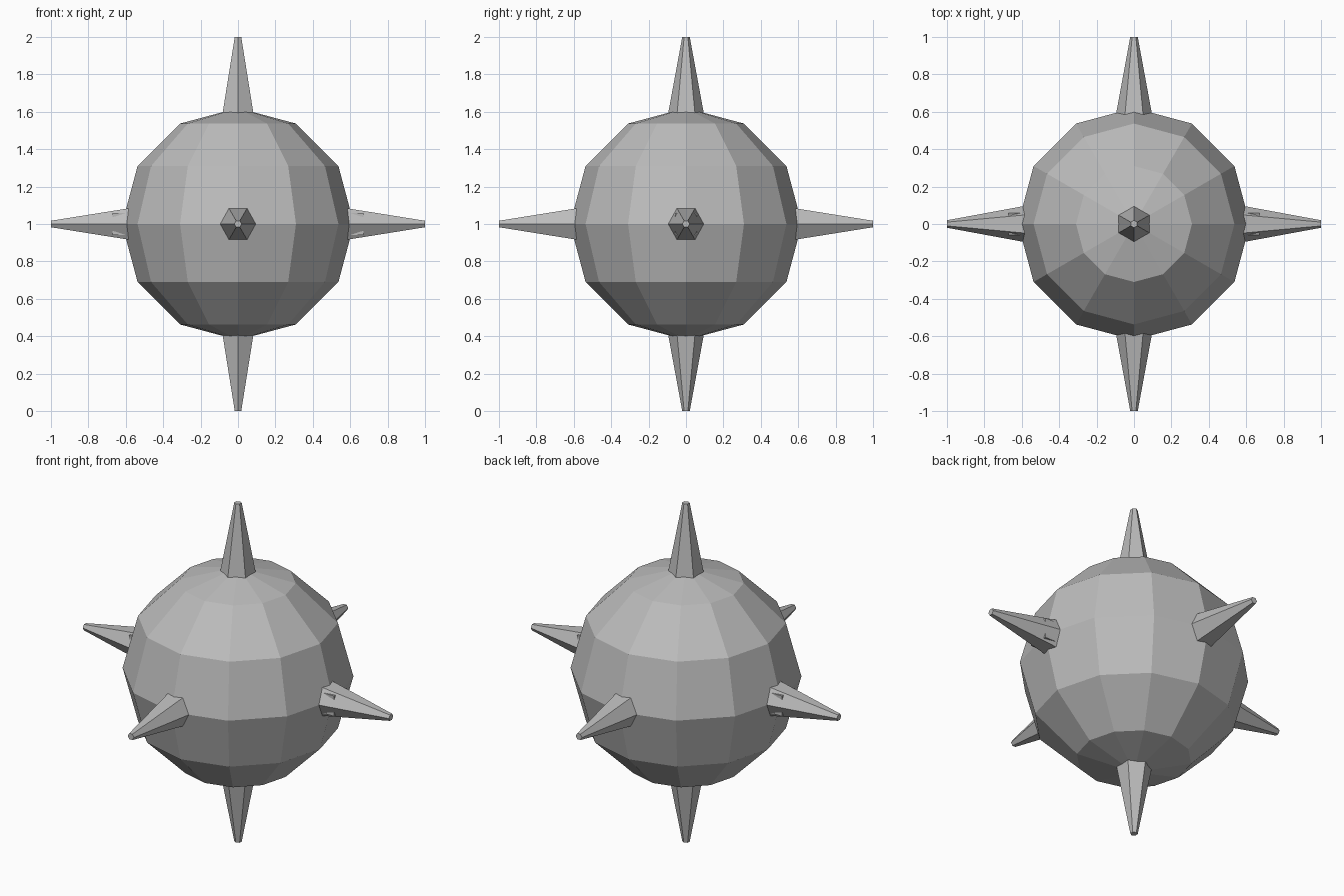
import bpy
from mathutils import Vector, Matrix

if "Cube" in bpy.data.objects:
    bpy.data.objects.remove(bpy.data.objects["Cube"])

metal = bpy.data.materials.new("grey metal")
metal.diffuse_color = (0.5, 0.5, 0.5, 1)
metal.use_nodes = True
metal.node_tree.nodes["Principled BSDF"].inputs["Base Color"].default_value = metal.diffuse_color
CENTER = Vector((0, 0, 1))


def finish(name):
    ob = bpy.context.object
    ob.name = name
    ob.data.materials.append(metal)
    return ob


# Faceted round body
bpy.ops.mesh.primitive_uv_sphere_add(segments=12, ring_count=6, radius=0.62, location=CENTER)
finish("body")


# Hexagonal tapered spikes: outward axis, and the axis its corners point along
def spike(name, axis, corner):
    z, y = Vector(axis), Vector(corner)
    x = y.cross(z)
    start, end = 0.55, 1.0
    bpy.ops.mesh.primitive_cone_add(vertices=6, radius1=0.103, radius2=0.02, depth=end - start)
    ob = finish(name)
    rot = Matrix((x, y, z)).transposed().to_4x4()
    ob.matrix_world = Matrix.Translation(CENTER + z * (start + end) / 2) @ rot


for s, side in ((1, "right"), (-1, "left")):
    spike(side + "_spike", (s, 0, 0), (0, 1, 0))
    # Small square socket whose corners poke out of the side spike
    bpy.ops.mesh.primitive_cube_add(size=1, location=(s * 0.61, 0, 1))
    finish(side + "_socket").scale = (0.12, 0.12, 0.12)
for s, side in ((1, "back"), (-1, "front")):
    spike(side + "_spike", (0, s, 0), (1, 0, 0))
for s, side in ((1, "top"), (-1, "bottom")):
    spike(side + "_spike", (0, 0, s), (0, 1, 0))
